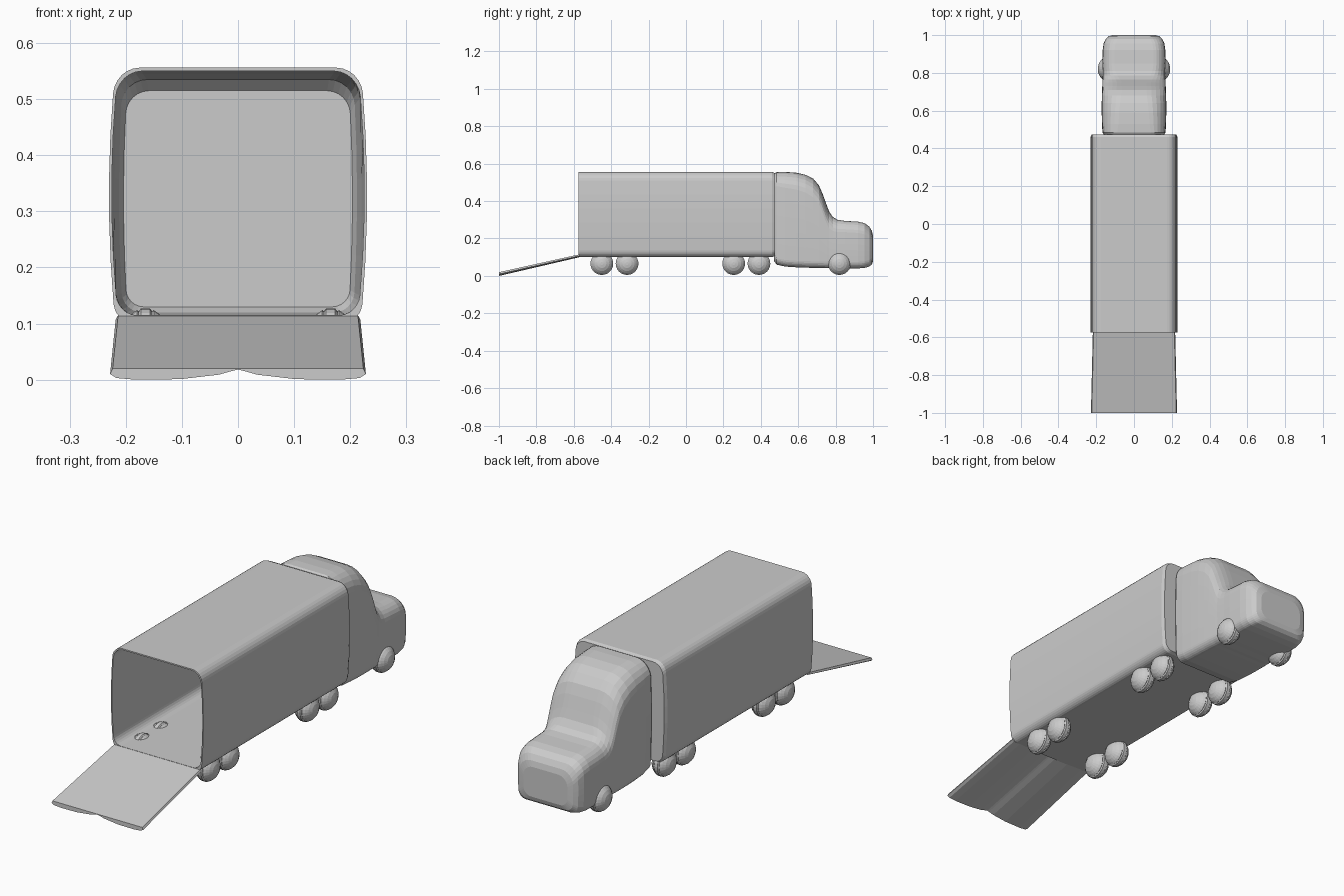
import bpy, bmesh
from math import sin, cos, pi

cube = bpy.data.objects.get("Cube")
if cube:
    bpy.data.objects.remove(cube, do_unlink=True)

GREY = (0.6, 0.6, 0.6, 1)
grey = bpy.data.materials.new("plain_grey")
grey.use_nodes = True
grey.diffuse_color = GREY
grey.node_tree.nodes["Principled BSDF"].inputs["Base Color"].default_value = GREY


def loft(name, rings):
    """Skin a list of equal point rings and cap both ends."""
    bm = bmesh.new()
    loops = [[bm.verts.new(p) for p in ring] for ring in rings]
    count = len(loops[0])
    for a, b in zip(loops, loops[1:]):
        for i in range(count):
            j = (i + 1) % count
            bm.faces.new((a[i], a[j], b[j], b[i]))
    bm.faces.new(loops[0])
    bm.faces.new(loops[-1])
    bmesh.ops.recalc_face_normals(bm, faces=bm.faces)
    mesh = bpy.data.meshes.new(name)
    bm.to_mesh(mesh)
    bm.free()
    mesh.materials.append(grey)
    obj = bpy.data.objects.new(name, mesh)
    bpy.context.collection.objects.link(obj)
    return obj


def section(y, w, bottom, top, r_top, r_bottom, bulge=0.03, steps=6):
    """Upright rounded rectangle with gently barrelled sides."""
    mid, half = (bottom + top) / 2, (top - bottom) / 2
    right = []
    for i in range(steps + 1):
        a = -pi / 2 + i * pi / 2 / steps
        right.append((w - r_bottom + r_bottom * cos(a), bottom + r_bottom + r_bottom * sin(a)))
    low, high = bottom + r_bottom, top - r_top
    for i in range(1, 5):
        right.append((w, low + (high - low) * i / 5))
    for i in range(steps + 1):
        a = i * pi / 2 / steps
        right.append((w - r_top + r_top * cos(a), high + r_top * sin(a)))
    right = [(x * (1 - bulge * ((z - mid) / half) ** 2), z) for x, z in right]
    outline = right + [(-x, z) for x, z in reversed(right)]
    return [(x, y, z) for x, z in outline]


# Cargo box: thin shell, open at one end, running from inner end wall to outer end wall
loft("cargo_box", [
    section(0.462, 0.204, 0.13, 0.515, 0.04, 0.03),
    section(0.44, 0.212, 0.12, 0.535, 0.045, 0.035),
    section(0.3, 0.22, 0.116, 0.545, 0.045, 0.035),
    section(-0.575, 0.225, 0.115, 0.55, 0.045, 0.035, 0.05),
    section(-0.575, 0.23, 0.10, 0.556, 0.045, 0.035, 0.05),
    section(0.46, 0.23, 0.10, 0.556, 0.045, 0.035, 0.05),
    section(0.475, 0.224, 0.106, 0.55, 0.045, 0.035, 0.05),
])

# Cab: y, half width, underside, roof line, roof corner radius
cab_profile = [
    (0.47, 0.158, 0.08, 0.545, 0.07), (0.485, 0.167, 0.06, 0.555, 0.075),
    (0.53, 0.17, 0.05, 0.556, 0.085), (0.59, 0.171, 0.046, 0.552, 0.09),
    (0.64, 0.171, 0.044, 0.54, 0.095), (0.68, 0.17, 0.043, 0.52, 0.1),
    (0.71, 0.169, 0.042, 0.485, 0.1), (0.73, 0.168, 0.042, 0.44, 0.1),
    (0.75, 0.167, 0.041, 0.385, 0.1), (0.765, 0.166, 0.041, 0.345, 0.09),
    (0.785, 0.166, 0.041, 0.315, 0.075), (0.81, 0.166, 0.04, 0.3, 0.065),
    (0.85, 0.167, 0.04, 0.294, 0.06), (0.92, 0.166, 0.04, 0.29, 0.06),
    (0.955, 0.161, 0.043, 0.282, 0.06), (0.98, 0.15, 0.05, 0.264, 0.06),
    (0.994, 0.134, 0.062, 0.24, 0.055), (1.0, 0.11, 0.08, 0.215, 0.045),
]
loft("cab", [section(y, w, b, t, r, 0.035) for y, w, b, t, r in cab_profile])

# Loading ramp: two lobes underneath, meeting in a central groove
lobe = [(0.04, 0.2), (0.15, 0.55), (0.45, 0.95), (0.8, 1), (0.95, 0.85), (1, 0.5), (0.98, 0)]
under = [(-u, d) for u, d in reversed(lobe)] + [(0, 0.1)] + lobe
loft("loading_ramp", [
    [(u * w, y, z - d * thick) for u, d in under]
    for y, z, w, thick in ((-0.57, 0.115, 0.218, 0.015), (-1.0, 0.02, 0.228, 0.02))
])

# Wheels: domed hubs with a raised tread, mirrored left and right
half = [(0.046, 0.008), (0.043, 0.024), (0.035, 0.04), (0.025, 0.051),
        (0.015, 0.058), (0.012, 0.056), (0.008, 0.061)]
wheel = half + [(-x, r) for x, r in reversed(half)]


def add_wheel(name, cx, cy):
    loft(name, [[(cx + x, cy + r * cos(i * pi / 12), 0.066 + r * sin(i * pi / 12))
                 for i in range(24)] for x, r in wheel])


for side, sign in (("left", 1), ("right", -1)):
    for n, y in enumerate((-0.45, -0.315, 0.255, 0.39)):
        add_wheel(f"cargo_wheel_{side}_{n + 1}", sign * 0.165, y)
    add_wheel(f"cab_wheel_{side}", sign * 0.145, 0.82)
